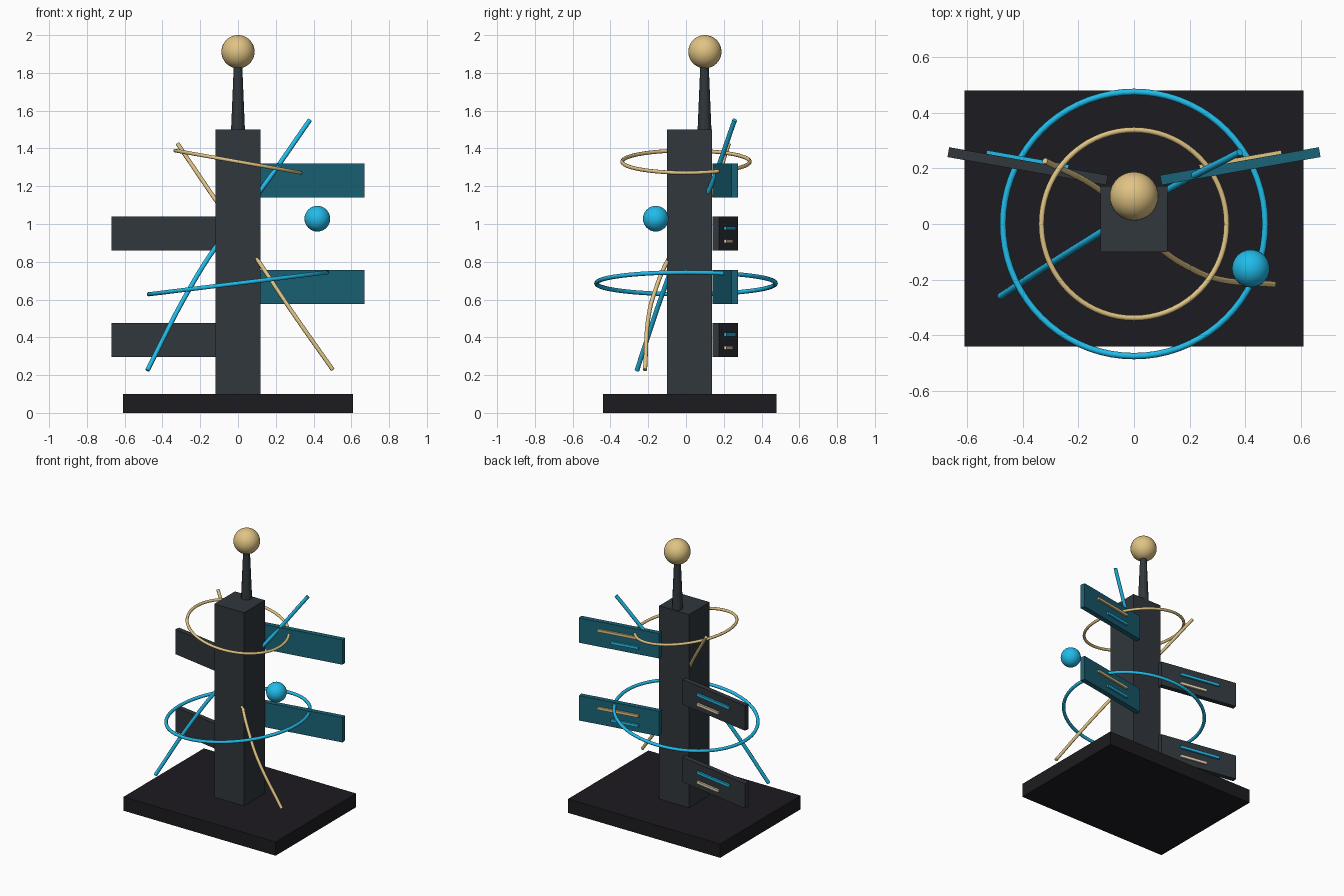
import bpy
from math import radians, cos, sin

if "Cube" in bpy.data.objects:
    bpy.data.objects.remove(bpy.data.objects["Cube"])


def material(name, r, g, b):
    m = bpy.data.materials.new(name)
    m.diffuse_color = (r, g, b, 1)
    m.use_nodes = True
    m.node_tree.nodes["Principled BSDF"].inputs["Base Color"].default_value = m.diffuse_color
    return m


BLACK = material("black", 0.012, 0.011, 0.014)
SLATE = material("slate", 0.030, 0.038, 0.045)
TEAL = material("teal", 0.010, 0.125, 0.180)
CYAN = material("cyan", 0.015, 0.50, 0.82)
GOLD = material("gold", 0.75, 0.55, 0.23)
CREAM = material("cream", 0.80, 0.66, 0.45)


def finish(name, mat, smooth=False):
    ob = bpy.context.object
    ob.name = name
    ob.data.materials.append(mat)
    if smooth:
        bpy.ops.object.shade_smooth_by_angle(angle=radians(40))
    return ob


def box(name, loc, size, mat, turn=0):
    bpy.ops.mesh.primitive_cube_add(size=1, location=loc, rotation=(0, 0, turn))
    bpy.context.object.scale = size
    bpy.ops.object.transform_apply(location=False, rotation=False, scale=True)
    return finish(name, mat)


def ball(name, loc, r, mat):
    bpy.ops.mesh.primitive_uv_sphere_add(segments=32, ring_count=16, radius=r, location=loc)
    return finish(name, mat, True)


def ring(name, z, radius, tube, tilt, mat):
    bpy.ops.mesh.primitive_torus_add(location=(0, 0, z), rotation=(0, tilt, 0),
                                     major_radius=radius, minor_radius=tube,
                                     major_segments=72, minor_segments=10)
    return finish(name, mat, True)


def wire(name, points, r, mat):
    cu = bpy.data.curves.new(name, 'CURVE')
    cu.dimensions = '3D'
    cu.bevel_depth = r
    cu.bevel_resolution = 3
    cu.use_fill_caps = True
    sp = cu.splines.new('BEZIER')
    sp.bezier_points.add(len(points) - 1)
    for bp, p in zip(sp.bezier_points, points):
        bp.co = p
        bp.handle_left_type = bp.handle_right_type = 'AUTO'
    ob = bpy.data.objects.new(name, cu)
    bpy.context.collection.objects.link(ob)
    bpy.ops.object.select_all(action='DESELECT')
    ob.select_set(True)
    bpy.context.view_layer.objects.active = ob
    bpy.ops.object.convert(target='MESH')
    bpy.context.object.data.materials.clear()
    return finish(name, mat, True)


# base slab and square column
box("base", (0, 0.02, 0.05), (1.22, 0.92, 0.10), BLACK)
box("column", (0, 0.018, 0.80), (0.24, 0.237, 1.40), SLATE)

# tapered spire with ball finial
bpy.ops.mesh.primitive_cone_add(vertices=12, radius1=0.037, radius2=0.022,
                                depth=0.36, location=(0, 0.098, 1.67))
finish("spire", SLATE)
ball("finial", (0, 0.10, 1.912), 0.088, GOLD)

# alternating side panels, each with a long and a short strip on the back
for i in range(4):
    side = 1 if i % 2 else -1
    z = 0.385 + 0.2817 * i
    turn = side * radians(10)
    cx, cy = side * 0.382, 0.208
    box(f"panel_{i}", (cx, cy, z), (0.58, 0.036, 0.18), TEAL if side > 0 else SLATE, turn)
    strips = (("long", 0.30, 0.03, GOLD if side > 0 else CYAN),
              ("short", 0.20, -0.04, CYAN if side > 0 else CREAM))
    for label, length, dz, mat in strips:
        u = side * (-0.145 + length / 2)
        v = 0.023
        loc = (cx + u * cos(turn) - v * sin(turn), cy + u * sin(turn) + v * cos(turn), z + dz)
        box(f"{label}_strip_{i}", loc, (length, 0.016, 0.019), mat, turn)

# tilted rings around the column
ring("lower_ring", 0.686, 0.475, 0.0115, radians(-7), CYAN)
ring("upper_ring", 1.33, 0.338, 0.010, radians(10), GOLD)

# curved wires running through the column
wire("cyan_wire", [(-0.48, -0.26, 0.225), (-0.28, -0.13, 0.615), (-0.12, -0.03, 0.875),
                   (0.12, 0.122, 1.18), (0.38, 0.258, 1.55)], 0.0125, CYAN)
wire("gold_wire", [(-0.32, 0.227, 1.425), (-0.12, 0.12, 1.13), (0.11, -0.10, 0.80),
                   (0.20, -0.157, 0.665), (0.29, -0.195, 0.53), (0.502, -0.217, 0.228)],
     0.011, GOLD)

# floating ball
ball("side_ball", (0.42, -0.16, 1.028), 0.068, CYAN)
